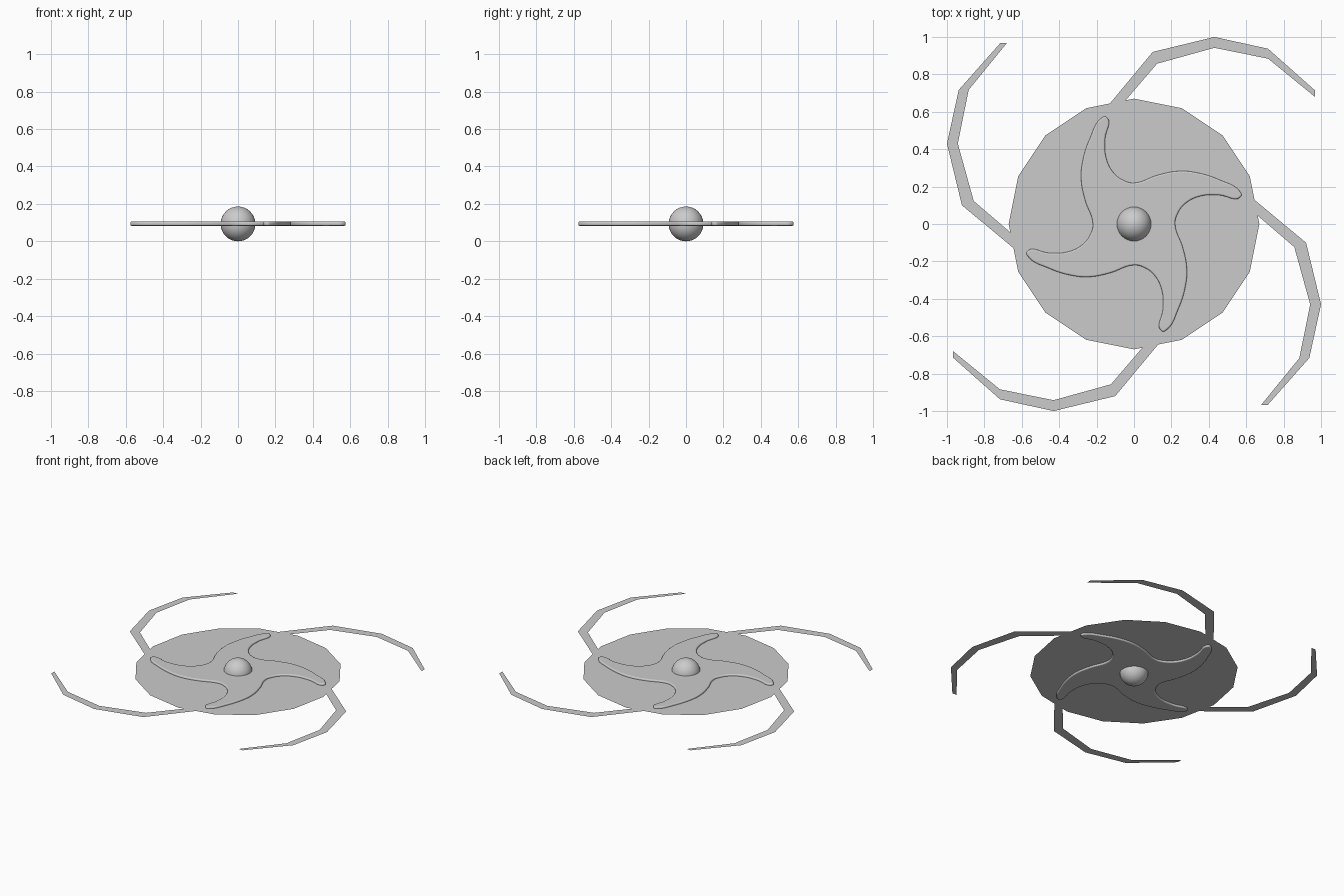
import bpy, bmesh, math

if "Cube" in bpy.data.objects:
    bpy.data.objects.remove(bpy.data.objects["Cube"])

MID = 0.095  # height of the flat parts


def quarter_turns(points):
    """Repeat 2D points four times around the centre, clockwise."""
    out = []
    for k in range(4):
        for x, y in points:
            for _ in range(k):
                x, y = y, -x
            out.append((x, y))
    return out


def mesh_object(name, bm):
    me = bpy.data.meshes.new(name)
    bm.to_mesh(me)
    bm.free()
    ob = bpy.data.objects.new(name, me)
    bpy.context.collection.objects.link(ob)
    return ob


# Flat sixteen-sided disc
bm = bmesh.new()
ring = [bm.verts.new((0.67 * math.cos(i * math.pi / 8), 0.67 * math.sin(i * math.pi / 8), MID))
        for i in range(16)]
bm.faces.new(ring)
mesh_object("disc", bm)

# Four flat swirling ribbons, each a strip between outer and inner edge
outer = [(-0.13, 0.643), (0.10, 0.92), (0.43, 1.0), (0.717, 0.937), (0.967, 0.715)]
inner = [(-0.11, 0.585), (0.123, 0.857), (0.43, 0.942), (0.717, 0.884), (0.967, 0.68)]
n = len(outer)
for k in range(4):
    bm = bmesh.new()
    o = [bm.verts.new((x, y, MID + 0.002)) for x, y in quarter_turns(outer)[k * n:(k + 1) * n]]
    i = [bm.verts.new((x, y, MID + 0.002)) for x, y in quarter_turns(inner)[k * n:(k + 1) * n]]
    for a in range(n - 1):
        bm.faces.new((o[a], i[a], i[a + 1], o[a + 1]))
    mesh_object(f"outer_ribbon_{k + 1}", bm)

# Four-armed curved blade with rounded edges
blade = [(-0.22, 0.0), (-0.262, 0.128), (-0.283, 0.24), (-0.274, 0.34), (-0.235, 0.46),
         (-0.178, 0.563), (-0.148, 0.573), (-0.155, 0.45), (-0.15, 0.36),
         (-0.112, 0.278), (-0.055, 0.233)]
pts = quarter_turns(blade)
cu = bpy.data.curves.new("blade", 'CURVE')
cu.dimensions = '2D'
cu.fill_mode = 'BOTH'
cu.extrude = 0.004
cu.bevel_depth = 0.008
cu.bevel_resolution = 3
cu.offset = -0.008
sp = cu.splines.new('BEZIER')
sp.bezier_points.add(len(pts) - 1)
for p, (x, y) in zip(sp.bezier_points, pts):
    p.co = (x, y, 0)
    p.handle_left_type = p.handle_right_type = 'AUTO'
sp.use_cyclic_u = True
sp.resolution_u = 6
ob = bpy.data.objects.new("blade", cu)
ob.location.z = MID
bpy.context.collection.objects.link(ob)
bpy.context.view_layer.objects.active = ob
ob.select_set(True)
bpy.ops.object.convert(target='MESH')
bpy.ops.object.shade_smooth_by_angle(angle=math.radians(40))

# Central ball
bpy.ops.mesh.primitive_uv_sphere_add(segments=32, ring_count=16, radius=0.093, location=(0, 0, 0.093))
bpy.context.object.name = "hub_ball"
bpy.ops.object.shade_smooth()
